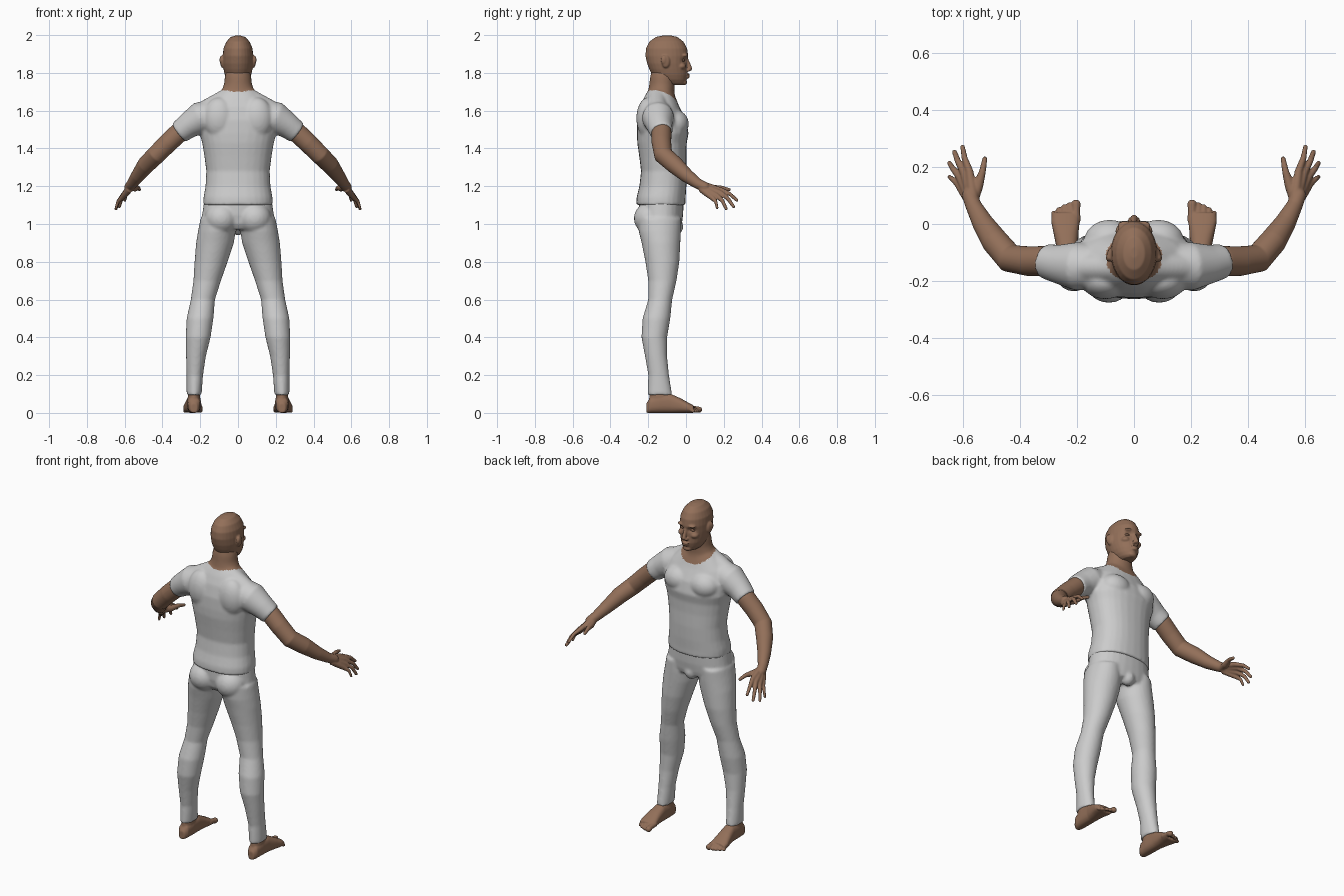
import bpy, bmesh
from math import cos, sin, pi, exp
from mathutils import Vector, Matrix

if "Cube" in bpy.data.objects:
    bpy.data.objects.remove(bpy.data.objects["Cube"], do_unlink=True)


def material(name, rgb):
    m = bpy.data.materials.new(name)
    m.use_nodes = True
    m.diffuse_color = (*rgb, 1)
    m.node_tree.nodes["Principled BSDF"].inputs["Base Color"].default_value = (*rgb, 1)
    return m


SKIN = material("brown skin", (0.29, 0.16, 0.1))
CLOTH = material("pale grey cloth", (0.6, 0.6, 0.6))


def loft(bm, rings, sides=28, power=1.0):
    """Skin a closed body over rings given as (centre, u axis, v axis)."""
    def bend(t):
        return abs(t) ** power * (1 if t > 0 else -1)
    loops = []
    for c, u, v in rings:
        angles = [2 * pi * i / sides for i in range(sides)]
        loops.append([bm.verts.new(c + u * bend(cos(a)) + v * bend(sin(a))) for a in angles])
    for a, b in zip(loops, loops[1:]):
        for i in range(sides):
            j = (i + 1) % sides
            bm.faces.new((a[i], a[j], b[j], b[i]))
    bm.faces.new(loops[0])
    bm.faces.new(loops[-1])


def column(bm, rows, power=1.0):
    """Upright body from rows of (z, left x, right x, back y, front y)."""
    loft(bm, [(Vector(((x0 + x1) / 2, (y0 + y1) / 2, z)), Vector(((x1 - x0) / 2, 0, 0)),
               Vector((0, (y1 - y0) / 2, 0))) for z, x0, x1, y0, y1 in rows], power=power)


def symmetric(bm, rows, power=1.0):
    column(bm, [(z, -w, w, b, f) for z, w, b, f in rows], power)


def blob(bm, loc, size):
    m = Matrix.Translation(loc) @ Matrix.Diagonal((*size, 1))
    bmesh.ops.create_uvsphere(bm, u_segments=24, v_segments=16, radius=1, matrix=m)


def tube(bm, points, rounded=True):
    """Round limb through points of (x, y, z, radius)."""
    pts = [Vector(p[:3]) for p in points]
    rings = []
    for i, p in enumerate(pts):
        d = (pts[min(i + 1, len(pts) - 1)] - pts[max(i - 1, 0)]).normalized()
        u = d.cross(Vector((0, 0, 1))).normalized()
        rings.append((p, u * points[i][3], d.cross(u) * points[i][3]))
    loft(bm, rings)
    if rounded:
        blob(bm, pts[-1], [points[-1][3]] * 3)


def mirror(bm):
    """Add a copy of everything on the other side."""
    geom = bmesh.ops.duplicate(bm, geom=bm.verts[:] + bm.edges[:] + bm.faces[:])["geom"]
    for v in geom:
        if isinstance(v, bmesh.types.BMVert):
            v.co.x *= -1


def finish(name, bm, voxel, passes, mats, rule=None, flip=False):
    """Fuse the overlapping bodies into one smooth surface and colour it."""
    if flip:
        bm.transform(Matrix.Diagonal((-1, 1, 1, 1)))
    bmesh.ops.recalc_face_normals(bm, faces=bm.faces)
    raw = bpy.data.meshes.new(name)
    bm.to_mesh(raw)
    bm.free()
    ob = bpy.data.objects.new(name, raw)
    bpy.context.collection.objects.link(ob)
    remesh = ob.modifiers.new("fuse", 'REMESH')
    remesh.mode = 'VOXEL'
    remesh.voxel_size = voxel
    soft = ob.modifiers.new("soften", 'SMOOTH')
    soft.factor = 0.5
    soft.iterations = passes
    deps = bpy.context.evaluated_depsgraph_get()
    ob.data = bpy.data.meshes.new_from_object(ob.evaluated_get(deps))
    ob.modifiers.clear()
    ob.data.materials.clear()
    for m in mats:
        ob.data.materials.append(m)
    for p in ob.data.polygons:
        p.use_smooth = True
        p.material_index = int(rule(p.center)) if rule else 0
    return ob


# Shirt, sleeves and neck, with a scooped collar
bm = bmesh.new()
tube(bm, [(.08, -.15, 1.6, .07), (.2, -.148, 1.562, .085),
          (.265, -.14, 1.52, .068), (.312, -.13, 1.484, .06)], False)
blob(bm, (.085, -.06, 1.53), (.09, .075, .075))
blob(bm, (.1, -.2, 1.56), (.085, .063, .11))
tube(bm, [(.02, -.15, 1.69, .05), (.1, -.15, 1.645, .05), (.2, -.15, 1.59, .05)])
mirror(bm)
symmetric(bm, [(1.1, .184, -.264, -.003), (1.14, .183, -.262, -.002), (1.2, .172, -.247, .002),
               (1.28, .168, -.238, .004), (1.36, .178, -.248, .002), (1.43, .19, -.258, .004),
               (1.48, .203, -.26, .014), (1.55, .205, -.258, 0), (1.62, .18, -.243, -.035),
               (1.67, .13, -.222, -.055), (1.7, .1, -.205, -.07)], .88)
symmetric(bm, [(1.64, .12, -.21, -.05), (1.7, .09, -.202, -.062), (1.74, .074, -.194, -.06),
               (1.78, .07, -.19, -.055), (1.82, .06, -.18, -.05)])
finish("shirt_and_neck", bm, .008, 6, [CLOTH, SKIN],
       lambda c: abs(c.x) < .12 and c.z > 1.7 - .38 * (c.y + .2) + 3 * c.x ** 2)

# Trousers
bm = bmesh.new()
column(bm, [(1.03, .02, .198, -.255, -.025), (.96, .012, .212, -.25, -.027),
            (.9, .022, .222, -.235, -.03), (.8, .055, .23, -.215, -.035),
            (.7, .09, .236, -.2, -.05), (.6, .122, .25, -.2, -.073),
            (.5, .13, .272, -.23, -.083), (.4, .145, .277, -.236, -.1),
            (.3, .17, .275, -.217, -.1), (.2, .185, .272, -.2, -.09),
            (.095, .193, .272, -.203, -.073)])
blob(bm, (.088, -.19, 1.03), (.088, .086, .085))
mirror(bm)
symmetric(bm, [(1.13, .178, -.25, -.012), (1.05, .19, -.25, -.015),
               (1., .2, -.24, -.022), (.97, .18, -.22, -.03)], .9)
blob(bm, (0, -.055, .985), (.04, .04, .045))
finish("trousers", bm, .008, 5, [CLOTH])

# Head with brow, nose, lips, chin and ears
bm = bmesh.new()
for s in (-1, 1):
    blob(bm, (s * .082, -.107, 1.86), (.012, .022, .034))
    blob(bm, (s * .087, -.117, 1.868), (.011, .016, .024))
    blob(bm, (s * .032, -.006, 1.893), (.026, .017, .009))
    blob(bm, (s * .04, -.025, 1.835), (.025, .025, .018))
    blob(bm, (s * .012, .012, 1.815), (.01, .012, .008))
symmetric(bm, [(1.998, .012, -.12, -.08), (1.99, .038, -.16, -.045), (1.965, .062, -.195, -.013),
               (1.93, .077, -.212, .006), (1.89, .081, -.215, .012), (1.85, .081, -.206, .006),
               (1.82, .077, -.195, .006), (1.79, .07, -.18, .008), (1.765, .06, -.16, .003),
               (1.745, .045, -.135, -.002), (1.735, .03, -.11, -.012)])
tube(bm, [(0, 0, 1.885, .008), (0, .012, 1.85, .01), (0, .02, 1.823, .013)])
blob(bm, (0, .008, 1.79), (.024, .014, .007))
blob(bm, (0, .006, 1.777), (.02, .013, .007))
blob(bm, (0, -.012, 1.75), (.026, .018, .016))
head = finish("head", bm, .0045, 3, [SKIN])
# Hollow the eye sockets and set the eyes in them
for v in head.data.vertices:
    if v.co.y > -.06:
        d = ((abs(v.co.x) - .033) / .018) ** 2 + ((v.co.z - 1.868) / .012) ** 2
        v.co.y -= .014 * exp(-d)
bm = bmesh.new()
blob(bm, (.033, -.02, 1.866), (.015, .014, .008))
mirror(bm)
finish("eyelids", bm, .003, 1, [SKIN])

for side, flip in (("left", False), ("right", True)):
    # Arm, palm and fingers
    bm = bmesh.new()
    tube(bm, [(.25, -.138, 1.535, .05), (.312, -.13, 1.484, .053), (.37, -.13, 1.43, .052),
              (.435, -.12, 1.365, .05), (.487, -.06, 1.313, .047), (.53, .005, 1.255, .037),
              (.562, .065, 1.212, .028), (.575, .1, 1.195, .027)])
    wrist = Vector((.566, .085, 1.2))
    fingers = [((.576, .185, 1.18), (.6, .27, 1.125), .0105),
               ((.596, .182, 1.165), (.628, .252, 1.092), .011),
               ((.611, .166, 1.148), (.646, .213, 1.08), .0105),
               ((.617, .143, 1.135), (.646, .165, 1.085), .009)]
    for i, (knuckle, tip, r) in enumerate(fingers):
        k, t = Vector(knuckle), Vector(tip)
        start = wrist + Vector((.004, -.002, -.007)) * (i - 1)
        mid = (k + t) / 2 + Vector((.005, .004, .007))
        tube(bm, [(*start, .019), (*((start + k) / 2), .017), (*k, .0135), (*mid, r), (*t, r * .8)])
    tube(bm, [(.56, .09, 1.195, .018), (.545, .135, 1.19, .018),
              (.53, .185, 1.192, .012), (.522, .228, 1.182, .009)])
    finish(side + "_arm", bm, .0045, 3, [SKIN], flip=flip)

    # Foot with ankle and toes
    bm = bmesh.new()
    loft(bm, [(Vector((x, y, top / 2)), Vector((w, 0, 0)), Vector((0, 0, top / 2)))
              for y, x, w, top in [(-.21, .233, .018, .05), (-.19, .233, .032, .08),
                                   (-.14, .233, .037, .1), (-.08, .234, .038, .1),
                                   (-.03, .238, .044, .078), (.01, .24, .05, .056),
                                   (.04, .24, .047, .04)]], power=.8)
    column(bm, [(.03, .203, .263, -.2, -.09), (.08, .2, .266, -.195, -.08),
                (.13, .204, .262, -.19, -.09)])
    for i in range(5):
        r = .0165 if i == 0 else .0115 - .0006 * i
        x, y = .203 + .0185 * i + (.004 if i else 0), .069 - .003 * i ** 1.7
        tube(bm, [(x, .01, .026, r), (x, y - .02, .022, r * .85), (x, y, r, r)])
    finish(side + "_foot", bm, .0045, 2, [SKIN], flip=flip)
